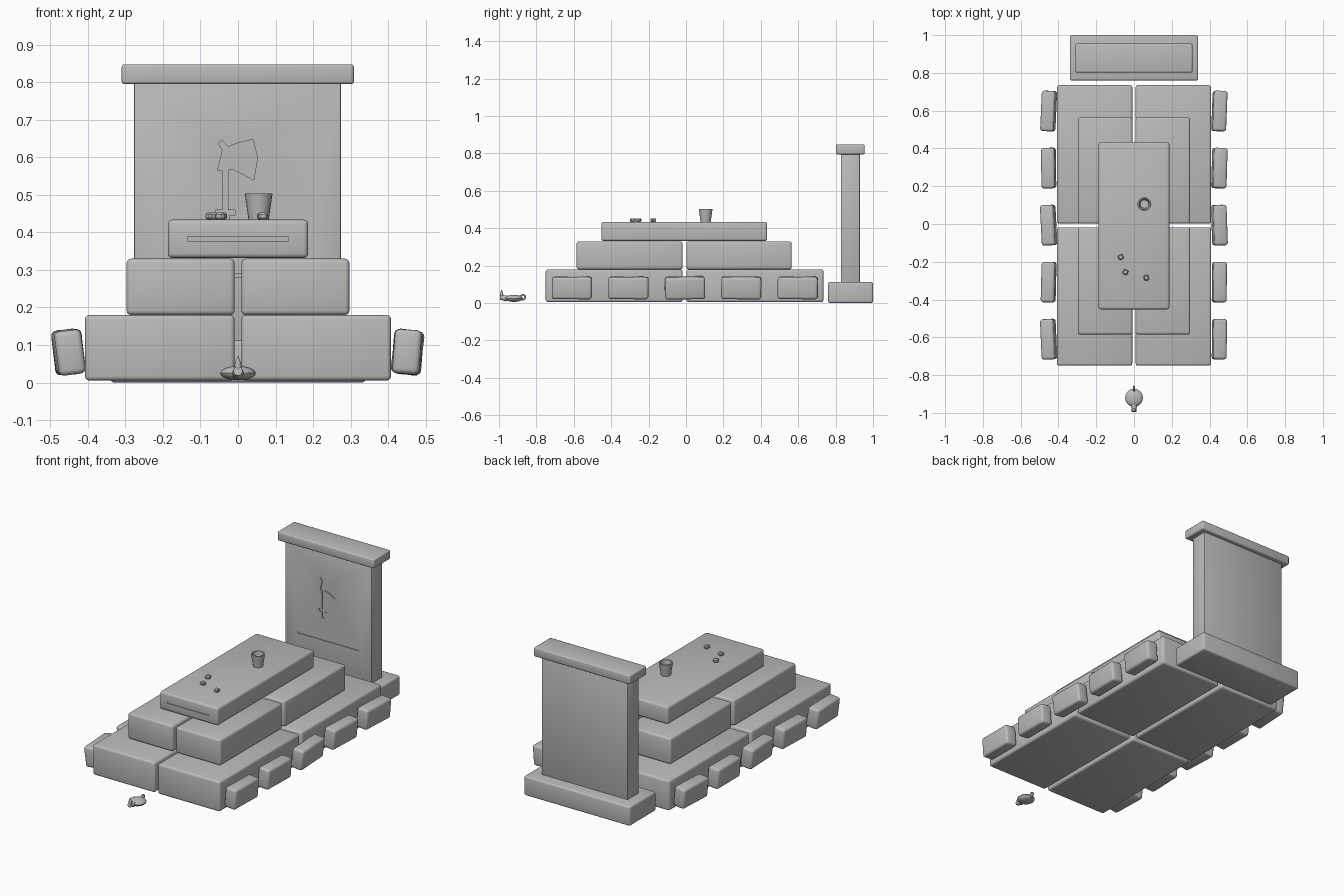
import bpy, bmesh, random
from math import pi, sin, cos, radians
from mathutils import Matrix

random.seed(4)
cube = bpy.data.objects.get("Cube")
if cube:
    bpy.data.objects.remove(cube)

stone = bpy.data.materials.new("grey stone")
stone.use_nodes = True
stone.diffuse_color = (0.5, 0.5, 0.5, 1)
stone.node_tree.nodes["Principled BSDF"].inputs["Base Color"].default_value = (0.5, 0.5, 0.5, 1)


def finish(bm, name, smooth=True):
    bmesh.ops.recalc_face_normals(bm, faces=bm.faces)
    mesh = bpy.data.meshes.new(name)
    bm.to_mesh(mesh)
    bm.free()
    mesh.materials.append(stone)
    ob = bpy.data.objects.new(name, mesh)
    bpy.context.collection.objects.link(ob)
    bpy.ops.object.select_all(action='DESELECT')
    ob.select_set(True)
    bpy.context.view_layer.objects.active = ob
    if smooth:
        bpy.ops.object.shade_smooth_by_angle(angle=radians(35))
    return ob


def block(name, x, y, z, bevel=0.012, segments=3, rot=(0, 0, 0)):
    """Rounded box spanning the x, y and z ranges."""
    bm = bmesh.new()
    size = [b - a for a, b in (x, y, z)]
    bmesh.ops.create_cube(bm, size=1, matrix=Matrix.Diagonal((*size, 1)))
    bmesh.ops.bevel(bm, geom=bm.edges[:], offset=bevel, segments=segments,
                    profile=0.5, affect='EDGES')
    ob = finish(bm, name)
    ob.location = [(a + b) / 2 for a, b in (x, y, z)]
    ob.rotation_euler = rot
    return ob


def lathe(name, profile, location, steps=20):
    """Spin an (r, z) profile around z."""
    bm = bmesh.new()
    verts = [bm.verts.new((r, 0, z)) for r, z in profile]
    edges = [bm.edges.new(p) for p in zip(verts, verts[1:])]
    bmesh.ops.spin(bm, geom=verts + edges, cent=(0, 0, 0), axis=(0, 0, 1),
                   angle=2 * pi, steps=steps, use_duplicate=False)
    bmesh.ops.remove_doubles(bm, verts=bm.verts, dist=0.0002)
    ob = finish(bm, name)
    ob.location = location
    return ob


def engrave(target, outline, face_y, depth=0.005):
    """Sink an (x, z) outline into a front face."""
    bm = bmesh.new()
    face = bm.faces.new([bm.verts.new((x, face_y - 0.02, z)) for x, z in outline])
    new = bmesh.ops.extrude_face_region(bm, geom=[face])["geom"]
    bmesh.ops.translate(bm, vec=(0, 0.02 + depth, 0),
                        verts=[v for v in new if isinstance(v, bmesh.types.BMVert)])
    cutter = finish(bm, "cutter", smooth=False)
    cutter.hide_render = True
    bpy.context.view_layer.update()
    mod = target.modifiers.new("engraving", 'BOOLEAN')
    mod.operation, mod.solver, mod.object = 'DIFFERENCE', 'EXACT', cutter
    bpy.context.view_layer.objects.active = target
    bpy.ops.object.modifier_apply(modifier=mod.name)
    bpy.data.objects.remove(cutter)


def bar(x0, x1, z0, z1):
    return [(x0, z0), (x1, z0), (x1, z1), (x0, z1)]


# Stepped tomb: two tiers of four blocks
for tier, half, front, back, z in (("lower", 0.408, -0.75, 0.735, (0.005, 0.18)),
                                   ("middle", 0.297, -0.585, 0.565, (0.18, 0.33))):
    for side, s in (("left", 1), ("right", -1)):
        x = sorted((s * 0.009, s * half))
        block(f"{tier}_front_{side}_block", x, (front, -0.018), z)
        block(f"{tier}_back_{side}_block", x, (0.002, back), z)

# Top slab with a groove on its front end
top = block("top_slab", (-0.187, 0.187), (-0.452, 0.434), (0.332, 0.434))
engrave(top, bar(-0.135, 0.135, 0.377, 0.388), -0.452)

# Loose border stones leaning along both sides
for side, s in (("left", 1), ("right", -1)):
    for i in range(5):
        y = -0.61 + 0.302 * i
        block(f"border_stone_{side}_{i + 1}", (s * 0.452 - 0.036, s * 0.452 + 0.036),
              (y - 0.107, y + 0.107), (0.022, 0.14), 0.014, 3,
              (radians(random.uniform(-1, 1)), s * radians(random.uniform(4, 8)),
               radians(random.uniform(-4, 4))))

# Headstone
block("headstone_base", (-0.34, 0.34), (0.76, 1.0), (0, 0.112), 0.01)
slab = block("headstone_slab", (-0.277, 0.275), (0.828, 0.93), (0.1, 0.8), 0.006, 2)
block("headstone_cap", (-0.31, 0.309), (0.802, 0.955), (0.795, 0.848), 0.008)

# Carved axe and dividing line
axe = [(-0.043, 0.41), (-0.024, 0.41), (-0.024, 0.445), (-0.008, 0.445), (-0.008, 0.46),
       (-0.027, 0.46), (-0.027, 0.567), (-0.012, 0.568), (0.042, 0.54), (0.052, 0.6),
       (0.04, 0.648), (0.005, 0.64), (-0.026, 0.628), (-0.044, 0.646), (-0.053, 0.637),
       (-0.041, 0.62), (-0.054, 0.567), (-0.041, 0.565), (-0.041, 0.46), (-0.06, 0.46),
       (-0.06, 0.445), (-0.043, 0.445)]
engrave(slab, axe, 0.828)
engrave(slab, bar(-0.2, 0.195, 0.28, 0.289), 0.828)

# Cup on the slab
lathe("cup", [(0, 0), (0.027, 0), (0.037, 0.07), (0.03, 0.07), (0.022, 0.012), (0, 0.012)],
      (0.055, 0.105, 0.434))

# Pebbles on the slab
for i, (x, y) in enumerate(((-0.07, -0.175), (-0.045, -0.255), (0.065, -0.285))):
    block(f"pebble_{i + 1}", (x - 0.014, x + 0.014), (y - 0.013, y + 0.013),
          (0.434, 0.453), 0.005, 1, (0, 0, 0.5 + i * 0.6))

# Oil lamp: flattened body, spout, flame and ring handle
lamp_y = -0.92
lathe("lamp_body", [(0.0475 * sin(pi * k / 10), 0.025 - 0.019 * cos(pi * k / 10))
                    for k in range(11)], (0, lamp_y, 0))
spout = lathe("lamp_spout", [(0, 0), (0.016, 0), (0.012, 0.038), (0, 0.038)],
              (0, lamp_y - 0.037, 0.024), 12)
spout.rotation_euler.x = radians(80)
lathe("lamp_flame", [(0, 0), (0.008, 0.006), (0.01, 0.014), (0.006, 0.028), (0, 0.043)],
      (0, -0.986, 0.03), 10)
bpy.ops.mesh.primitive_torus_add(major_radius=0.013, minor_radius=0.004, major_segments=16,
                                 minor_segments=8, location=(0, -0.872, 0.031),
                                 rotation=(0, pi / 2, 0))
handle = bpy.context.object
handle.name = "lamp_handle"
handle.data.materials.append(stone)
bpy.ops.object.shade_smooth_by_angle(angle=radians(60))
